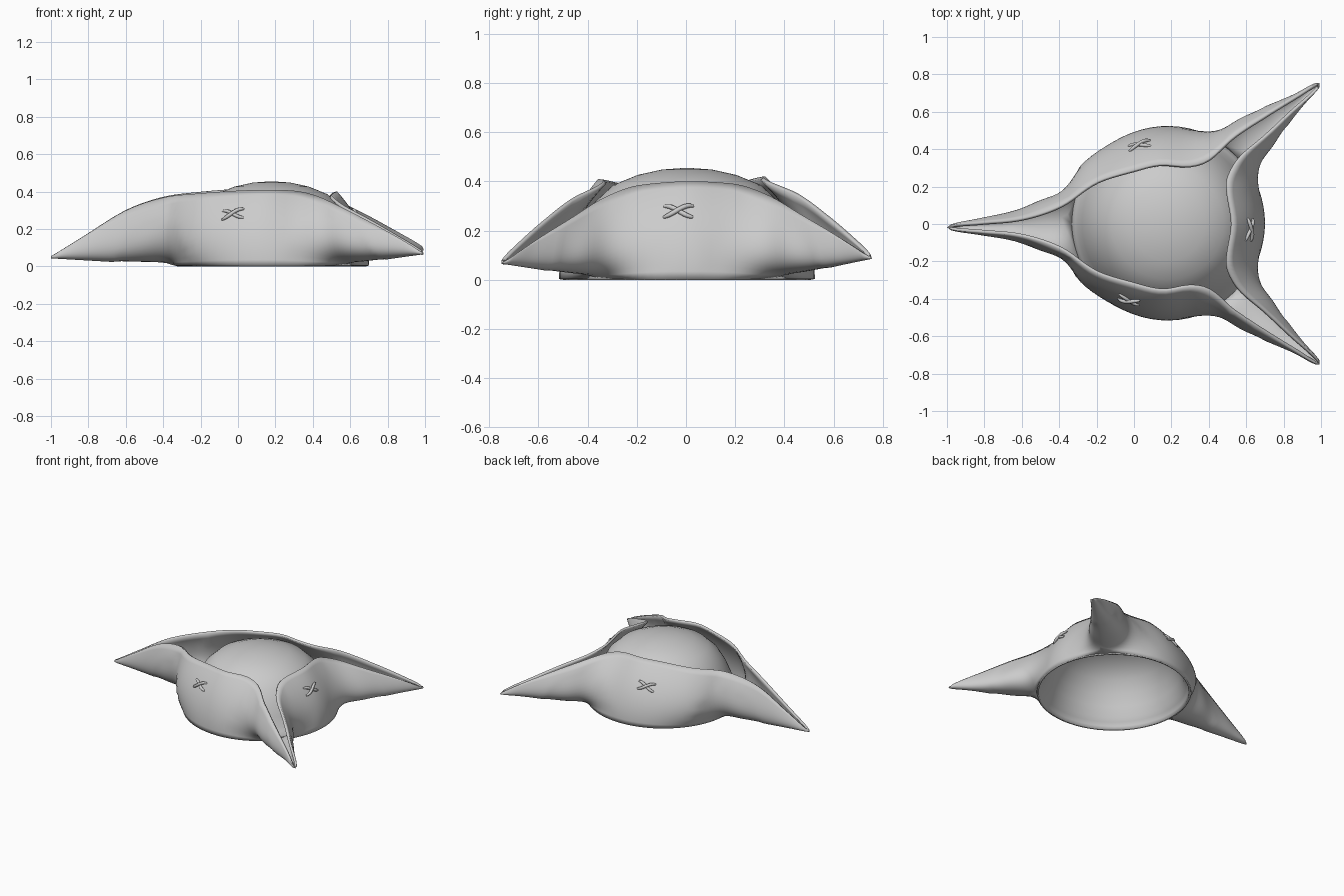
import bpy, bmesh, math
from mathutils import Vector

default = bpy.data.objects.get("Cube")
if default:
    bpy.data.objects.remove(default, do_unlink=True)

CENTRE, RADIUS = Vector((0.18, 0.004, 0.004)), 0.52
LEFT_TIP, FRONT_TIP, BACK_TIP = (-1, -0.018, 0.043), (0.993, -0.75, 0.065), (0.993, 0.755, 0.085)
CORNER = 43          # angle of the two side tips around the crown
STEPS, ROWS = 24, 14

# Rim stations: k, x, y, z, outward bulge, bulge height
# k: 0-1 first keel (tip to crown), 1-2 around the crown, 2-3 second keel
SIDE = [
    (0, -1, 0, 0.055, 0, 0),
    (0.05, -0.965, -0.014, 0.075, 0.03, 0.003),
    (0.27, -0.82, -0.027, 0.165, 0.075, 0.01),
    (0.6, -0.6, -0.05, 0.30, 0.15, 0.015),
    (0.9, -0.4, -0.115, 0.37, 0.27, 0.04),
    (1.2, -0.2, -0.245, 0.395, 0.14, 0.13),
    (1.42, 0, -0.307, 0.41, 0.03, 0.2),
    (1.6, 0.15, -0.34, 0.415, 0, 0.22),
    (1.75, 0.3, -0.325, 0.41, 0.02, 0.2),
    (1.87, 0.4, -0.352, 0.39, 0.15, 0.13),
    (2.05, 0.52, -0.46, 0.34, 0.3, 0.04),
    (2.35, 0.7, -0.58, 0.25, 0.2, 0.015),
    (2.72, 0.86, -0.68, 0.163, 0.08, 0.01),
    (2.95, 0.965, -0.744, 0.1, 0.03, 0.003),
    (3, 0.993, -0.75, 0.08, 0, 0),
]
END_HALF = [
    (0, 0.993, -0.75, 0.08, 0, 0),
    (0.05, 0.98, -0.715, 0.1, 0.03, 0.003),
    (0.3, 0.845, -0.595, 0.18, 0.08, 0.01),
    (0.65, 0.7, -0.46, 0.262, 0.17, 0.015),
    (0.95, 0.57, -0.35, 0.33, 0.28, 0.04),
    (1.15, 0.51, -0.25, 0.373, 0.12, 0.12),
    (1.3, 0.505, -0.17, 0.39, 0.015, 0.2),
    (1.5, 0.53, 0, 0.40, 0, 0.21),
]


def mirrored(rows):
    return [(3 - k, x, -y, z, b, h) for k, x, y, z, b, h in reversed(rows)]


# Each flap: stations, first tip, second tip, start and end angle on the crown
FLAPS = {
    "front": (SIDE, LEFT_TIP, FRONT_TIP, 180, 360 - CORNER),
    "end": (END_HALF + mirrored(END_HALF)[1:], FRONT_TIP, BACK_TIP, -CORNER, CORNER),
    "back": (mirrored(SIDE), BACK_TIP, LEFT_TIP, CORNER, 180),
}


def radial(degrees):
    a = math.radians(degrees)
    return Vector((math.cos(a), math.sin(a), 0))


def sample(rows, k):
    """Smooth interpolation of the stations at parameter k."""
    def slope(i):
        a, b = rows[max(i - 1, 0)], rows[min(i + 1, len(rows) - 1)]
        return [(q - p) / (b[0] - a[0]) for p, q in zip(a, b)]
    i = max(j for j in range(len(rows) - 1) if rows[j][0] <= k + 1e-9)
    p, q, m, n = rows[i], rows[i + 1], slope(i), slope(i + 1)
    w = q[0] - p[0]
    t = (k - p[0]) / w
    s = t * t * (3 - 2 * t)
    return [p[c] + (q[c] - p[c]) * s + w * t * (1 - t) * (m[c] * (1 - t) - n[c] * t)
            for c in range(1, 6)]


def surface(flap, k, t):
    """Point on a flap: k runs along it, t climbs from base to rim."""
    rows, tip_a, tip_b, a, b = FLAPS[flap]
    x, y, z, bulge, height = sample(rows, k)
    y -= 0.018 * min(max((0.45 - x) / 0.25, 0), 1)
    rim = Vector((x, y, z + 0.016 * y))
    ring = CENTRE + RADIUS * radial(a + (b - a) * min(max(k - 1, 0), 1))
    if k < 1:
        base = Vector(tip_a).lerp(ring, k)
    elif k > 2:
        base = ring.lerp(Vector(tip_b), k - 2)
    else:
        base = ring
    belly = base + radial((a + b) / 2) * bulge + Vector((0, 0, height))
    return base * (1 - t) ** 2 + belly * 2 * t * (1 - t) + rim * t * t


def add_mesh(name, bm):
    mesh = bpy.data.meshes.new(name)
    bm.to_mesh(mesh)
    bm.free()
    obj = bpy.data.objects.new(name, mesh)
    bpy.context.collection.objects.link(obj)
    return obj


def shade(obj):
    bpy.ops.object.select_all(action='DESELECT')
    obj.select_set(True)
    bpy.context.view_layer.objects.active = obj
    bpy.ops.object.shade_smooth_by_angle(angle=math.radians(50))


def thicken(obj, amount):
    mod = obj.modifiers.new("thickness", 'SOLIDIFY')
    mod.thickness = amount
    mod.offset = -1


# Turned-up brim: three flaps joined along the keels
bm = bmesh.new()
for flap in FLAPS:
    grid = [[bm.verts.new(surface(flap, i / STEPS, j / ROWS)) for j in range(ROWS + 1)]
            for i in range(3 * STEPS + 1)]
    for c, d in zip(grid, grid[1:]):
        for j in range(ROWS):
            bm.faces.new((c[j], d[j], d[j + 1], c[j + 1]))
bmesh.ops.remove_doubles(bm, verts=bm.verts, dist=0.0005)

# Relax the brim where the keels meet the crown
corners = [CENTRE + RADIUS * radial(a) for a in (180, CORNER, -CORNER)]
inner = [v for v in bm.verts if not v.is_boundary
         and min((v.co - c).length for c in corners) < 0.32]
for _ in range(16):
    bmesh.ops.smooth_vert(bm, verts=inner, factor=0.5,
                          use_axis_x=True, use_axis_y=True, use_axis_z=True)
brim = add_mesh("brim", bm)
thicken(brim, 0.016)
shade(brim)

# Domed hollow crown
PROFILE = [(0.515, 0.002), (0.51, 0.03), (0.495, 0.055), (0.48, 0.08), (0.458, 0.15), (0.425, 0.23),
           (0.375, 0.315), (0.3, 0.385), (0.2, 0.426), (0.1, 0.448), (0, 0.455)]
bm = bmesh.new()
verts = [bm.verts.new((CENTRE.x + r, CENTRE.y, z)) for r, z in PROFILE]
edges = [bm.edges.new(pair) for pair in zip(verts, verts[1:])]
bmesh.ops.spin(bm, geom=verts + edges, cent=CENTRE, axis=(0, 0, 1),
               angle=math.tau, steps=72, use_merge=True)
bmesh.ops.remove_doubles(bm, verts=bm.verts, dist=0.0005)
bmesh.ops.recalc_face_normals(bm, faces=bm.faces)
crown = add_mesh("crown", bm)
thicken(crown, 0.012)
shade(crown)


# Crossed lace stitch on each flap
def stitch(name, flap, k, t):
    spot, e = surface(flap, k, t), 0.01
    along = (surface(flap, k + e, t) - surface(flap, k - e, t)).normalized()
    out = along.cross(surface(flap, k, t + e) - surface(flap, k, t - e)).normalized()
    up = out.cross(along)
    curve = bpy.data.curves.new(name, 'CURVE')
    curve.dimensions = '3D'
    curve.bevel_depth = 0.01
    curve.bevel_resolution = 3
    curve.use_fill_caps = True
    for side, lift in ((1, 0.012), (-1, 0.004)):
        spline = curve.splines.new('POLY')
        spline.points.add(10)
        for i, point in enumerate(spline.points):
            s = i / 5 - 1
            sway = 0.026 * math.sin(s * math.pi / 2) * side
            pos = spot + along * s * 0.06 + up * sway + out * (lift * (1 - s * s) - 0.004 * s ** 4)
            point.co = (*pos, 1)
            point.radius = 1 - 0.45 * s ** 4
    obj = bpy.data.objects.new(name, curve)
    bpy.context.collection.objects.link(obj)
    bpy.ops.object.select_all(action='DESELECT')
    obj.select_set(True)
    bpy.context.view_layer.objects.active = obj
    bpy.ops.object.convert(target='MESH')
    shade(bpy.context.view_layer.objects.active)


stitch("front_stitch", "front", 1.45, 0.68)
stitch("end_stitch", "end", 1.46, 0.68)
stitch("back_stitch", "back", 1.49, 0.64)
